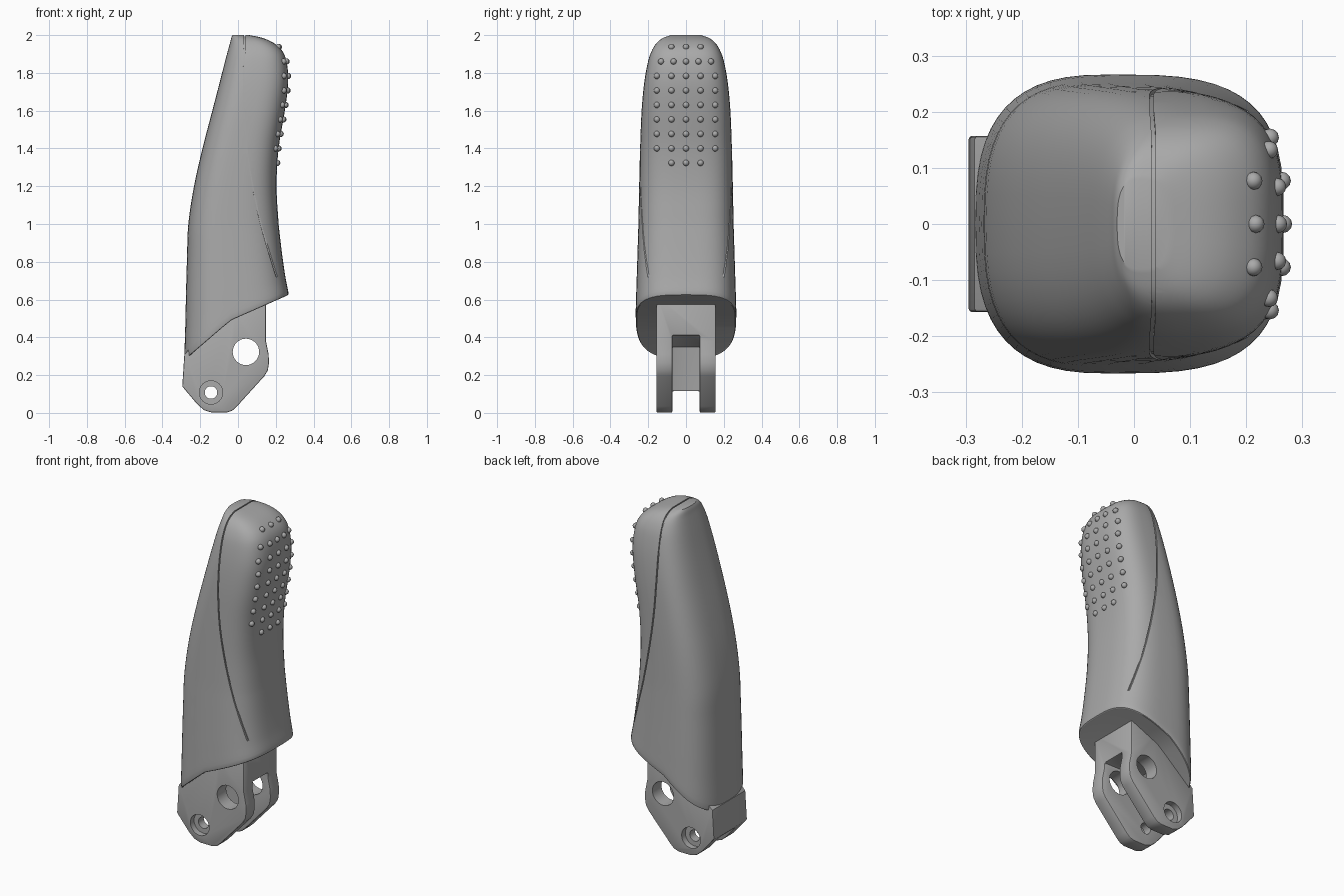
import bpy, bmesh, math
from mathutils import Vector

if "Cube" in bpy.data.objects:
    bpy.data.objects.remove(bpy.data.objects["Cube"])

grey = bpy.data.materials.new("mid_grey")
grey.use_nodes = True
grey.diffuse_color = (0.4, 0.4, 0.4, 1)
grey.node_tree.nodes["Principled BSDF"].inputs["Base Color"].default_value = (0.4, 0.4, 0.4, 1)

SIDES = 56
LOW, BLEND = 0.28, 1.0


def add_object(name, bm, helper=False):
    bmesh.ops.recalc_face_normals(bm, faces=bm.faces)
    mesh = bpy.data.meshes.new(name)
    bm.to_mesh(mesh)
    bm.free()
    obj = bpy.data.objects.new(name, mesh)
    bpy.context.collection.objects.link(obj)
    mesh.materials.append(grey)
    if helper:
        obj.hide_render = True
        obj.hide_set(True)
    return obj


def smooth(obj, angle):
    bpy.ops.object.select_all(action='DESELECT')
    obj.select_set(True)
    bpy.context.view_layer.objects.active = obj
    bpy.ops.object.shade_smooth_by_angle(angle=math.radians(angle))


def cut_with(obj, cutter):
    mod = obj.modifiers.new(cutter.name, 'BOOLEAN')
    mod.operation = 'DIFFERENCE'
    mod.solver = 'EXACT'
    mod.object = cutter


def apply_modifiers(obj):
    deps = bpy.context.evaluated_depsgraph_get()
    mesh = bpy.data.meshes.new_from_object(obj.evaluated_get(deps))
    obj.modifiers.clear()
    obj.data = mesh


def spline(points, steps):
    """Catmull-Rom through tuples of any length."""
    pts = [Vector(p) for p in points]
    pts = [pts[0]] + pts + [pts[-1]]
    out = []
    for a, b, c, d in zip(pts, pts[1:], pts[2:], pts[3:]):
        for k in range(steps):
            t = k / steps
            out.append(0.5 * (2 * b + (c - a) * t + (2 * a - 5 * b + 4 * c - d) * t * t
                              + (3 * b - a - 3 * c + d) * t ** 3))
    return out + [pts[-1]]


# Grip sections: height, back x, palm x, half width
STATIONS = spline([
    (0.28, -0.272, 0.256, 0.254), (0.297, -0.283, 0.267, 0.266), (0.46, -0.279, 0.252, 0.264),
    (0.64, -0.275, 0.238, 0.260), (0.82, -0.270, 0.226, 0.256), (1.0, -0.263, 0.215, 0.252),
    (1.2, -0.233, 0.204, 0.248), (1.4, -0.188, 0.215, 0.243), (1.6, -0.136, 0.248, 0.235),
    (1.75, -0.097, 0.266, 0.221), (1.86, -0.069, 0.257, 0.201), (1.92, -0.053, 0.232, 0.180),
    (1.96, -0.042, 0.186, 0.154), (1.985, -0.036, 0.13, 0.122), (2.0, -0.03, 0.06, 0.08)], 4)


def lower_edge(x):
    return 0.49 + (0.86 if x < -0.04 else 0.44) * (x + 0.04)


def section(z):
    for a, b in zip(STATIONS, STATIONS[1:]):
        if z <= b[0]:
            return a.lerp(b, max(0, (z - a[0]) / (b[0] - a[0])))
    return STATIONS[-1]


def halves(s):
    centre = s[1] + 0.45 * (s[2] - s[1])
    return centre, centre - s[1], s[2] - centre


def surface_y(x, z):
    if z < BLEND:
        z = LOW + (BLEND - LOW) * (z - lower_edge(x)) / (BLEND - lower_edge(x))
    s = section(z)
    c, back, palm = halves(s)
    n, half = (3.2, palm) if x > c else (2.8, back)
    return s[3] * max(0, 1 - (abs(x - c) / half) ** n) ** (1 / n)


def surface_x(y, z):
    s = section(z)
    c, back, palm = halves(s)
    return c + palm * max(0, 1 - (abs(y) / s[3]) ** 3.2) ** (1 / 3.2)


# Grip body
bm = bmesh.new()
rings = []
for s in STATIONS:
    c, back, palm = halves(s)
    ring = []
    for i in range(SIDES):
        a = math.tau * i / SIDES
        co, si = math.cos(a), math.sin(a)
        n, half = (3.2, palm) if co > 0 else (2.8, back)
        x = c + math.copysign(half * abs(co) ** (2 / n), co)
        y = math.copysign(s[3] * abs(si) ** (2 / n), si)
        z = s[0]
        if z < BLEND:
            e = lower_edge(x)
            z = e + (BLEND - e) * (z - LOW) / (BLEND - LOW)
        ring.append(bm.verts.new((x, y, z)))
    rings.append(ring)
for a, b in zip(rings, rings[1:]):
    for i in range(SIDES):
        j = (i + 1) % SIDES
        bm.faces.new((a[i], a[j], b[j], b[i]))
for ring in (rings[0], rings[-1]):
    for i in range(SIDES // 2):
        quad = [ring[i], ring[i + 1], ring[-i - 1], ring[-i % SIDES]]
        bm.faces.new(list(dict.fromkeys(quad)))
grip = add_object("grip_body", bm)

# Parting groove running over the top and down both sides
path = spline([(0.72, 0.205), (0.85, 0.165), (1.0, 0.122), (1.2, 0.078), (1.4, 0.047), (1.6, 0.033),
               (1.8, 0.031), (1.9, 0.033), (1.96, 0.035), (1.985, 0.035), (2.0, 0.035)], 4)
side = [(x, surface_y(x, z), z) for z, x in path]
line = side + [(x, -y, z) for x, y, z in reversed(side)]
bm = bmesh.new()
loops = []
for i, p in enumerate(line):
    p = Vector(p)
    t = (Vector(line[min(i + 1, len(line) - 1)]) - Vector(line[max(i - 1, 0)])).normalized()
    u = Vector((1, 0, 0))
    u = (u - t * u.dot(t)).normalized()
    v = t.cross(u)
    loops.append([bm.verts.new(p + u * 0.0035 * sx + v * 0.007 * sy)
                  for sx, sy in ((-1, -1), (1, -1), (1, 1), (-1, 1))])
for a, b in zip(loops, loops[1:]):
    for i in range(4):
        j = (i + 1) % 4
        bm.faces.new((a[i], a[j], b[j], b[i]))
bm.faces.new(loops[0])
bm.faces.new(loops[-1])
cut_with(grip, add_object("groove_cutter", bm, True))
apply_modifiers(grip)
smooth(grip, 35)

# Thumb-side grip bumps
bm = bmesh.new()
for row in range(9):
    z = 1.937 - 0.0767 * row
    count = 3 if row in (0, 8) else 5
    gap = 0.066 if row == 1 else 0.077
    for k in range(count):
        y = (k - (count - 1) / 2) * gap
        ball = bmesh.ops.create_uvsphere(bm, u_segments=12, v_segments=8, radius=0.016)
        bmesh.ops.translate(bm, verts=ball["verts"], vec=(surface_x(y, z), y, z))
smooth(add_object("grip_bumps", bm), 60)


def prism(name, outline, half, helper=False):
    bm = bmesh.new()
    face = bm.faces.new([bm.verts.new((x, -half, z)) for x, z in outline])
    new = bmesh.ops.extrude_face_region(bm, geom=[face])["geom"]
    bmesh.ops.translate(bm, verts=[g for g in new if isinstance(g, bmesh.types.BMVert)],
                        vec=(0, 2 * half, 0))
    return add_object(name, bm, helper)


def pin_cutter(name, x, z, radius, y=0, half=0.4):
    pts = [(x + radius * math.cos(math.tau * i / 32), z + radius * math.sin(math.tau * i / 32))
           for i in range(32)]
    obj = prism(name, pts, half, True)
    obj.location.y = y
    return obj


# Forked mounting bracket under the grip
bracket = prism("mounting_bracket", [
    (-0.295, 0.14), (-0.215, 0.045), (-0.18, 0.015), (-0.14, 0.002), (-0.06, 0.002), (-0.03, 0.012),
    (-0.005, 0.035), (0.14, 0.195), (0.158, 0.225), (0.164, 0.265), (0.162, 0.31), (0.148, 0.38),
    (0.148, 0.62), (-0.02, 0.55), (-0.2, 0.4), (-0.284, 0.31)], 0.157)
cut_with(bracket, prism("slot_cutter", [
    (-0.5, -0.1), (0.4, -0.1), (0.4, 0.41), (-0.1, 0.41), (-0.15, 0.37), (-0.2, 0.35),
    (-0.2, 0.115), (-0.5, 0.115)], 0.072, True))
bevel = bracket.modifiers.new("soft_edges", 'BEVEL')
bevel.width, bevel.segments, bevel.limit_method = 0.006, 2, 'ANGLE'
bevel.angle_limit = math.radians(40)
cut_with(bracket, pin_cutter("large_hole_cutter", 0.042, 0.323, 0.07))
cut_with(bracket, pin_cutter("small_hole_cutter", -0.143, 0.108, 0.033))
for name, y in (("front_recess_cutter", -0.157), ("back_recess_cutter", 0.157)):
    cut_with(bracket, pin_cutter(name, -0.143, 0.108, 0.062, y, 0.035))
bpy.context.view_layer.update()
apply_modifiers(bracket)
smooth(bracket, 30)
